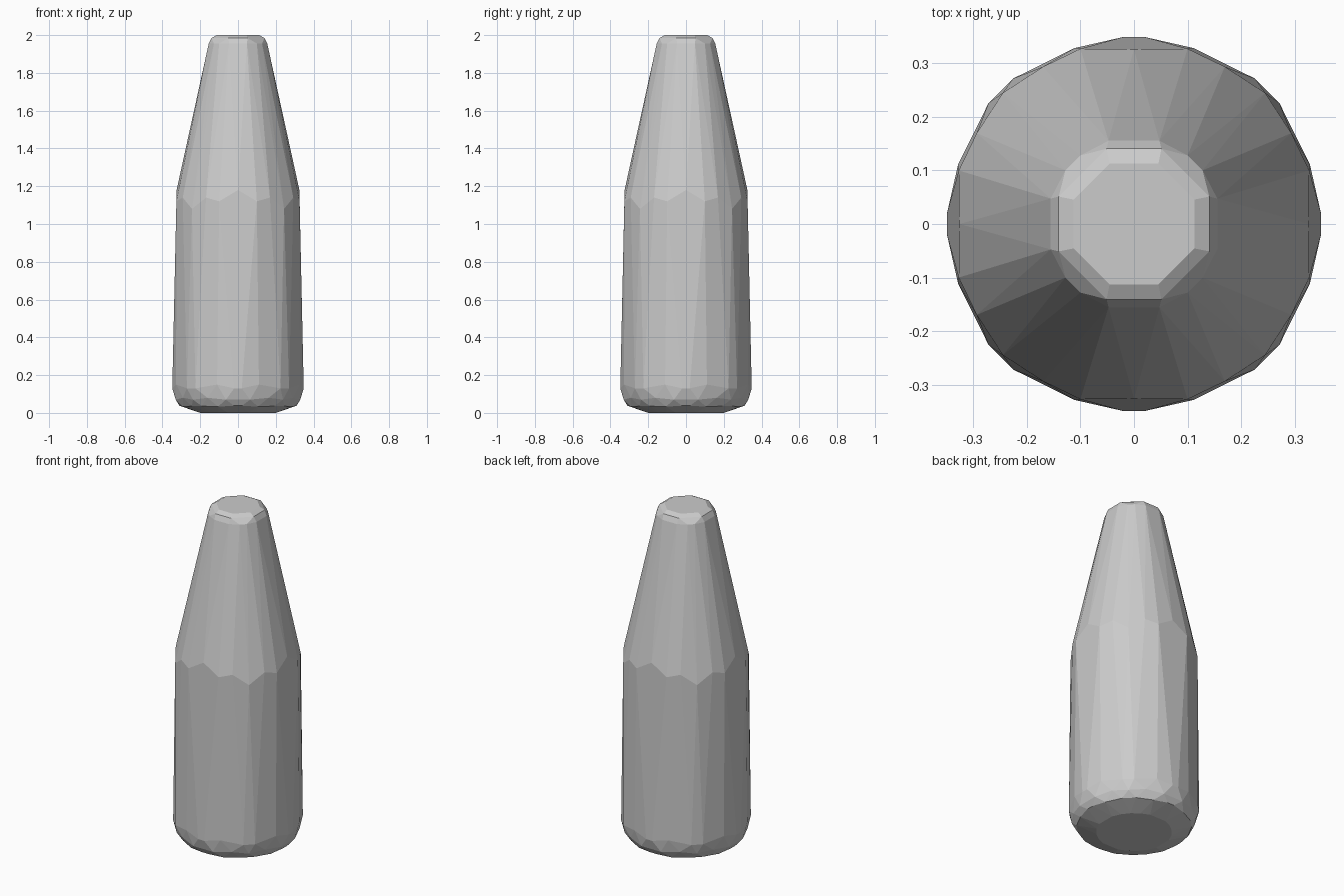
import bpy
import bmesh
from math import radians, sin, cos

cube = bpy.data.objects.get("Cube")
if cube:
    bpy.data.objects.remove(cube, do_unlink=True)

# One plain grey
grey = bpy.data.materials.new("plain grey")
grey.use_nodes = True
colour = (0.6, 0.6, 0.6, 1)
grey.diffuse_color = colour
grey.node_tree.nodes["Principled BSDF"].inputs["Base Color"].default_value = colour

bm = bmesh.new()


def ring(points):
    """Repeat (angle, radius, height) points around the four quarters."""
    for quarter in range(4):
        for angle, radius, height in points:
            a = radians(angle + 90 * quarter)
            bm.verts.new((radius * cos(a), radius * sin(a), height))


def mirrored(points):
    """Reflect an eighth of a ring about the diagonal."""
    return points + [(90 - a, r, z) for a, r, z in points if 0 < a < 45]


# Mouth: small chamfered octagon
ring(mirrored([(22, 0.121, 2.0)]))
ring(mirrored([(20, 0.149, 1.985)]))
ring(mirrored([(17, 0.162, 1.955), (38, 0.162, 1.955)]))
# Shoulder: zigzag where the cone meets the body facets
ring(mirrored([(0, 0.325, 1.18), (17, 0.341, 1.12), (30, 0.338, 1.14), (45, 0.345, 1.08)]))
# Body: uneven facets, slightly wider at the foot
ring(mirrored([(3.3, 0.3485, 0.13), (18.7, 0.3455, 0.15), (39.8, 0.352, 0.13)]))
# Rounded foot
ring(mirrored([(0, 0.334, 0.085), (11, 0.336, 0.07), (29, 0.334, 0.08), (45, 0.337, 0.07)]))
ring(mirrored([(4, 0.311, 0.038), (20, 0.309, 0.033), (38, 0.311, 0.036)]))
ring(mirrored([(0, 0.2, 0), (15, 0.207, 0), (30, 0.205, 0), (45, 0.205, 0)]))

# Wrap the rings in one faceted skin
hull = bmesh.ops.convex_hull(bm, input=bm.verts[:])
loose = [v for v in bm.verts if not v.link_faces]
bmesh.ops.delete(bm, geom=loose, context="VERTS")
bmesh.ops.dissolve_limit(bm, angle_limit=radians(1), verts=bm.verts[:], edges=bm.edges[:])
bmesh.ops.recalc_face_normals(bm, faces=bm.faces[:])

mesh = bpy.data.meshes.new("bottle")
bm.to_mesh(mesh)
bm.free()
mesh.materials.append(grey)
bpy.context.collection.objects.link(bpy.data.objects.new("bottle", mesh))
